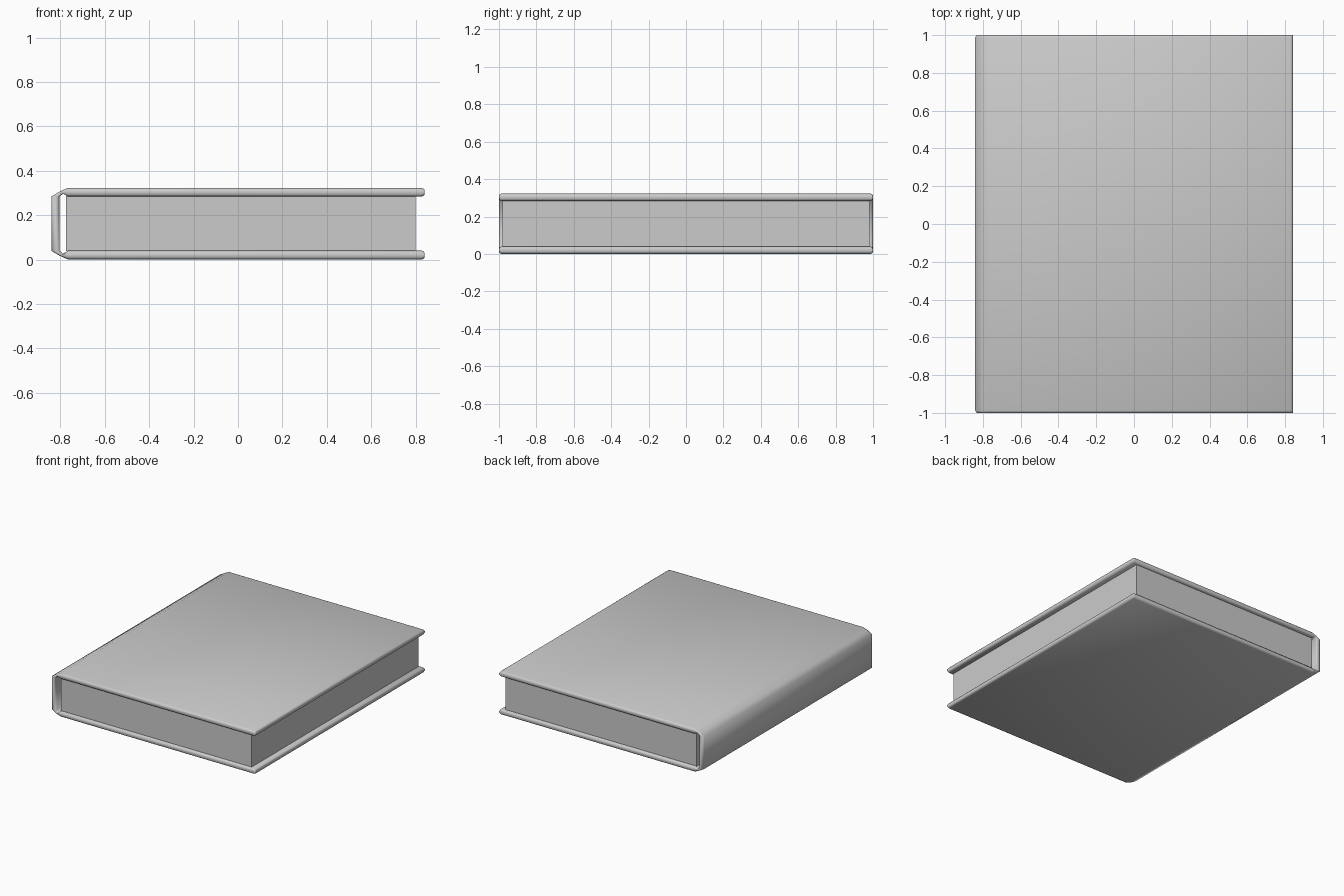
import bpy, bmesh

if "Cube" in bpy.data.objects:
    bpy.data.objects.remove(bpy.data.objects["Cube"])

H = 0.323          # total thickness of the book
W, D = 0.841, 1.0  # half width and half depth
# edge rounding: distance from the rim, share of full board thickness
ROUND = [(0.0, 0.45), (0.004, 0.78), (0.013, 1.0)]


def finish(bm, name):
    bmesh.ops.recalc_face_normals(bm, faces=bm.faces)
    me = bpy.data.meshes.new(name)
    bm.to_mesh(me)
    bm.free()
    ob = bpy.data.objects.new(name, me)
    bpy.context.collection.objects.link(ob)
    return ob


def toward_middle(pair, f):
    (ox, oz), (ix, iz) = pair
    mx, mz = (ox + ix) / 2, (oz + iz) / 2
    return ((mx + (ox - mx) * f, mz + (oz - mz) * f),
            (mx + (ix - mx) * f, mz + (iz - mz) * f))


# Cover: (outer, inner) pairs from the upper fore-edge to the spine, then mirrored
half = [toward_middle(((W - d, H), (W - d, 0.283)), f) for d, f in ROUND]
half += [((-0.766, H), (-0.766, 0.283)),       # hinge start
         ((-0.803, 0.306), (-0.787, 0.297)),   # thin hinge fold
         ((-W, 0.284), (-0.803, 0.284))]       # spine corner
pairs = half + [tuple((x, H - z) for x, z in p) for p in reversed(half)]

sections = [(-D + d, f) for d, f in ROUND] + [(D - d, f) for d, f in reversed(ROUND)]
bm = bmesh.new()
rings = []
for y, f in sections:
    pts = [toward_middle(p, f) for p in pairs]
    loop = [p[0] for p in pts] + [p[1] for p in reversed(pts)]
    rings.append([bm.verts.new((x, y, z)) for x, z in loop])
n, m = len(rings[0]), len(pairs)
for a, b in zip(rings, rings[1:]):
    for i in range(n):
        j = (i + 1) % n
        bm.faces.new((a[i], a[j], b[j], b[i]))
for r in (rings[0], rings[-1]):                # narrow end strips
    for i in range(m - 1):
        bm.faces.new((r[i], r[i + 1], r[n - 2 - i], r[n - 1 - i]))
cover = finish(bm, "cover")
bpy.context.view_layer.objects.active = cover
cover.select_set(True)
bpy.ops.object.shade_smooth_by_angle(angle=1.3)

# Page block
bm = bmesh.new()
bmesh.ops.create_cube(bm, size=1)
bmesh.ops.scale(bm, vec=(1.575, 1.962, 0.247), verts=bm.verts)
bmesh.ops.translate(bm, vec=(0.0125, 0, H / 2), verts=bm.verts)
finish(bm, "pages")
